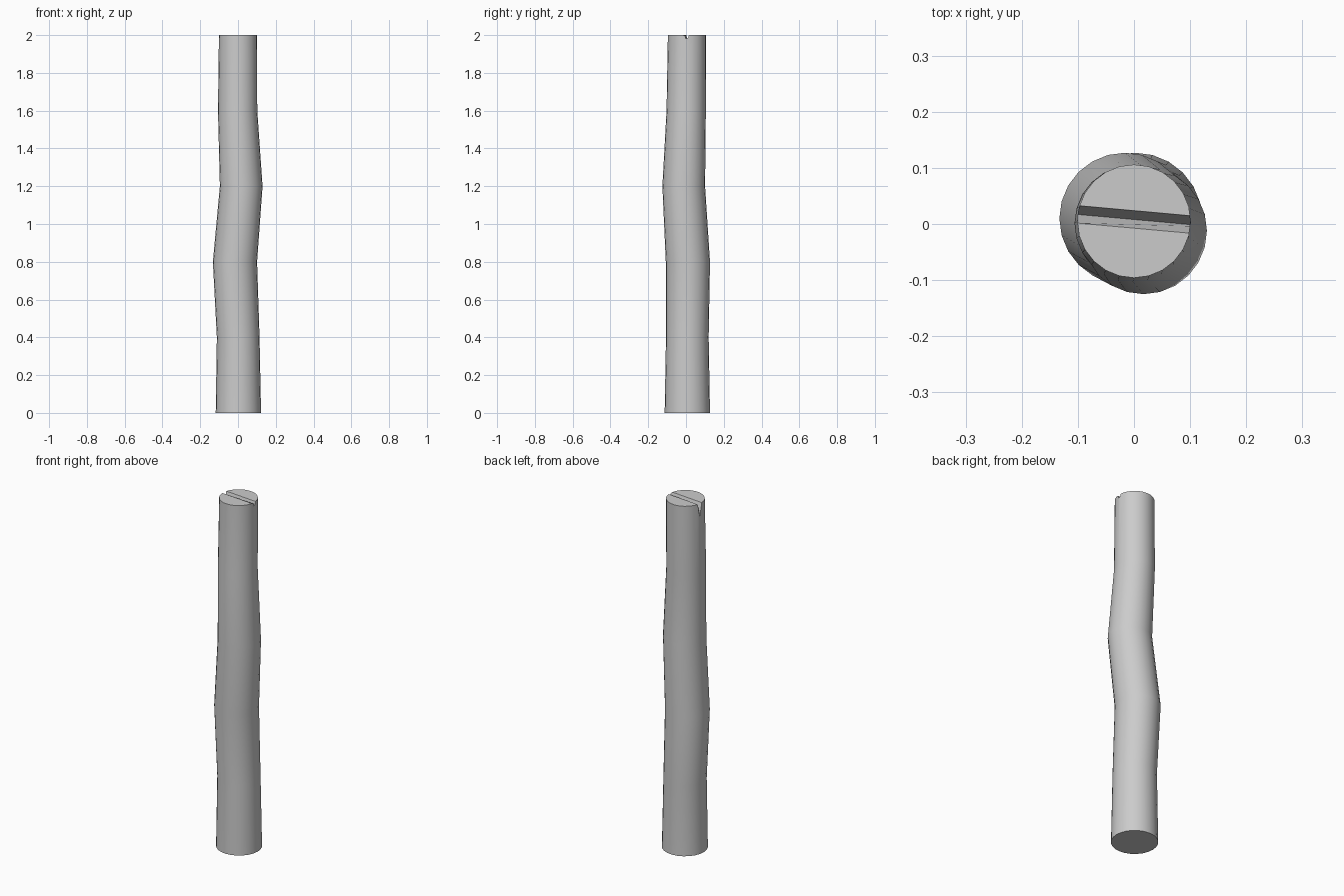
import bpy, bmesh
from math import sin, cos, pi, radians

if "Cube" in bpy.data.objects:
    bpy.data.objects.remove(bpy.data.objects["Cube"])

SIDES = 24
# Bent axis: centre x, centre y, height, radius
RINGS = [
    (0.002, 0.007, 0.0, 0.120),
    (0.001, 0.007, 0.4, 0.113),
    (-0.016, 0.010, 0.8, 0.117),
    (0.017, -0.012, 1.2, 0.113),
    (-0.002, 0.001, 1.6, 0.104),
    (0.000, 0.005, 2.0, 0.101),
]


def make_object(name, bm):
    bmesh.ops.recalc_face_normals(bm, faces=bm.faces[:])
    mesh = bpy.data.meshes.new(name)
    bm.to_mesh(mesh)
    bm.free()
    obj = bpy.data.objects.new(name, mesh)
    bpy.context.collection.objects.link(obj)
    return obj


def loft(name, loops):
    # Bridge successive loops of points and cap both ends
    bm = bmesh.new()
    rows = [[bm.verts.new(p) for p in loop] for loop in loops]
    n = len(rows[0])
    for a, b in zip(rows, rows[1:]):
        for i in range(n):
            j = (i + 1) % n
            bm.faces.new((a[i], a[j], b[j], b[i]))
    bm.faces.new(rows[0][::-1])
    bm.faces.new(rows[-1])
    return make_object(name, bm)


# Crooked, slightly tapering pole
pole = loft("crooked_pole", [
    [(x + r * cos(2 * pi * i / SIDES), y + r * sin(2 * pi * i / SIDES), z)
     for i in range(SIDES)]
    for x, y, z, r in RINGS])


# V-shaped split across the top, deep at one end and shallow at the other
def split_section(x, depth):
    y = 0.008 - 0.09 * x
    return [(x, y - 0.018, 2.001), (x, y, 2 - depth), (x, y + 0.016, 2.001)]


cutter = loft("split_cutter", [split_section(-0.15, 0.085), split_section(0.15, 0.006)])
cutter.hide_render = True

mod = pole.modifiers.new("split", 'BOOLEAN')
mod.operation = 'DIFFERENCE'
mod.solver = 'EXACT'
mod.object = cutter
bpy.context.view_layer.objects.active = pole
pole.select_set(True)
bpy.ops.object.modifier_apply(modifier=mod.name)
bpy.data.objects.remove(cutter)

# Smooth sides with crisp ends
bpy.ops.object.shade_smooth_by_angle(angle=radians(30))
